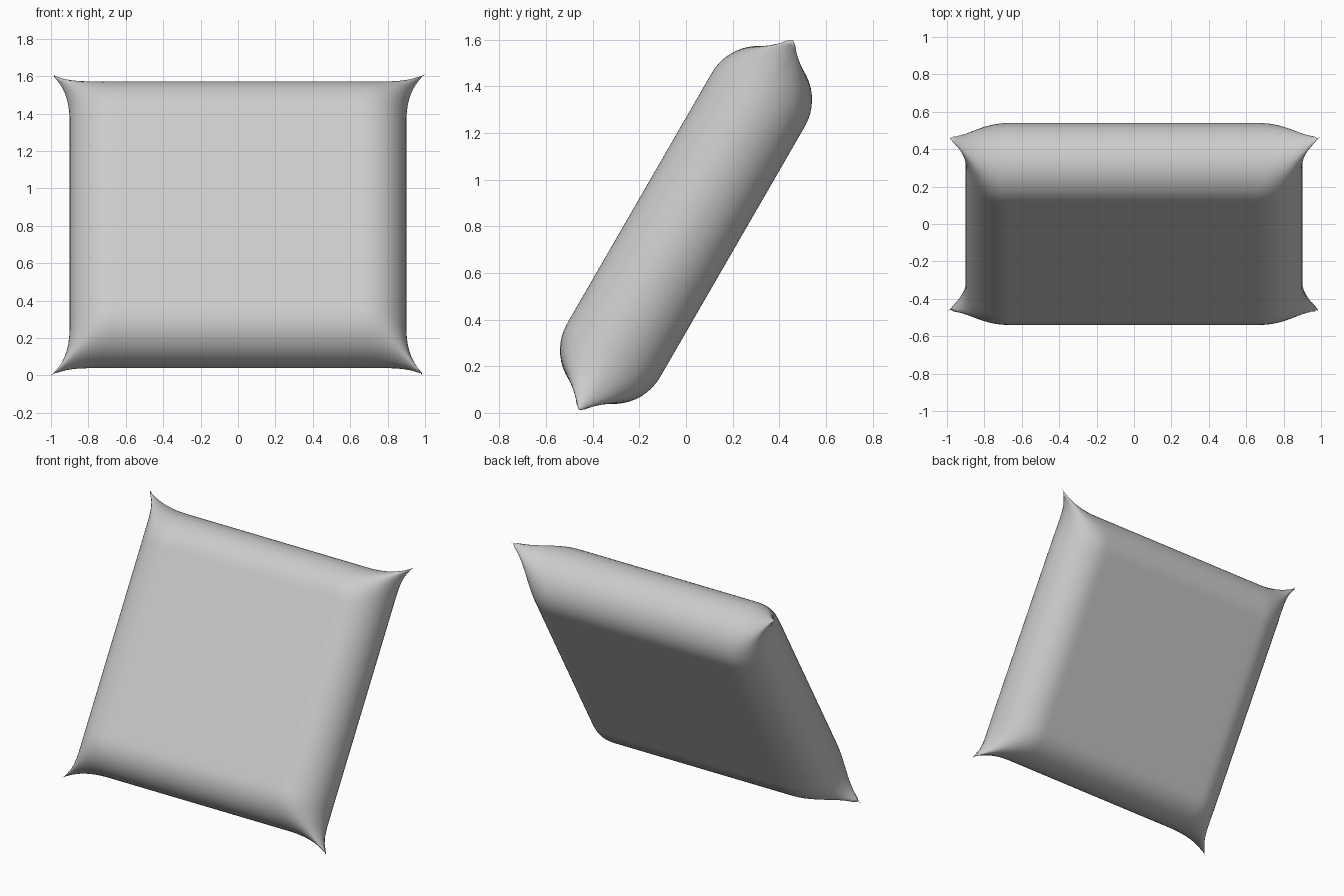
import bpy, bmesh, math
from mathutils import Matrix

if "Cube" in bpy.data.objects:
    bpy.data.objects.remove(bpy.data.objects["Cube"])

R = 0.23                      # half thickness and edge radius
L = R * math.pi / 2           # cloth length of the rounded edge
CX, CV = 0.67, 0.62           # half sizes of the flat panel
TIP_X, TIP_V = 1.0, 0.93      # corner tips


def shrink(u):
    # how far the rounded edge pulls the cloth inwards
    if u >= 1:
        return 0.0
    return L * (1 - u) - R * math.cos(u * math.pi / 2)


def pinch(p, u, u_other, flat, tip):
    # full pull along the sides, little pull at the corners
    g0 = (flat + L - tip) / (L - R)
    g = g0 + (1 - g0) * (1 - (1 - min(u_other, 1)) ** 2.3)
    return math.copysign(abs(p) - shrink(u) * g, p)


bm = bmesh.new()
# front and back panels, inflated from flat cloth
for side in (1, -1):
    grid = bmesh.ops.create_grid(bm, x_segments=72, y_segments=72, size=1)
    for vert in grid["verts"]:
        a, b = vert.co.x * (CX + L), vert.co.y * (CV + L)
        ua = max(0, (CX + L - abs(a)) / L)
        ub = max(0, (CV + L - abs(b)) / L)
        ha = math.sin(min(ua, 1) * math.pi / 2)
        hb = math.sin(min(ub, 1) * math.pi / 2)
        den = math.sqrt(max(1e-9, ha * ha + hb * hb - ha * ha * hb * hb))
        x = pinch(a, ua, ub, CX, TIP_X)
        v = pinch(b, ub, ua, CV, TIP_V)
        if a * b < 0:         # two of the corners have blunt tips
            x = max(-0.985, min(0.985, x))
        vert.co = (x, v, side * R * ha * hb / den)
    if side < 0:
        faces = list({f for vert in grid["verts"] for f in vert.link_faces})
        bmesh.ops.reverse_faces(bm, faces=faces)

# seam
bmesh.ops.remove_doubles(bm, verts=bm.verts, dist=0.0002)

# lean the cushion back and stand it on the ground
bm.transform(Matrix.Rotation(math.radians(60), 4, 'X'))
low = min(v.co.z for v in bm.verts)
bm.transform(Matrix.Translation((0, 0, -low)))

mesh = bpy.data.meshes.new("cushion")
bm.to_mesh(mesh)
bm.free()
cushion = bpy.data.objects.new("cushion", mesh)
bpy.context.collection.objects.link(cushion)
for poly in mesh.polygons:
    poly.use_smooth = True
